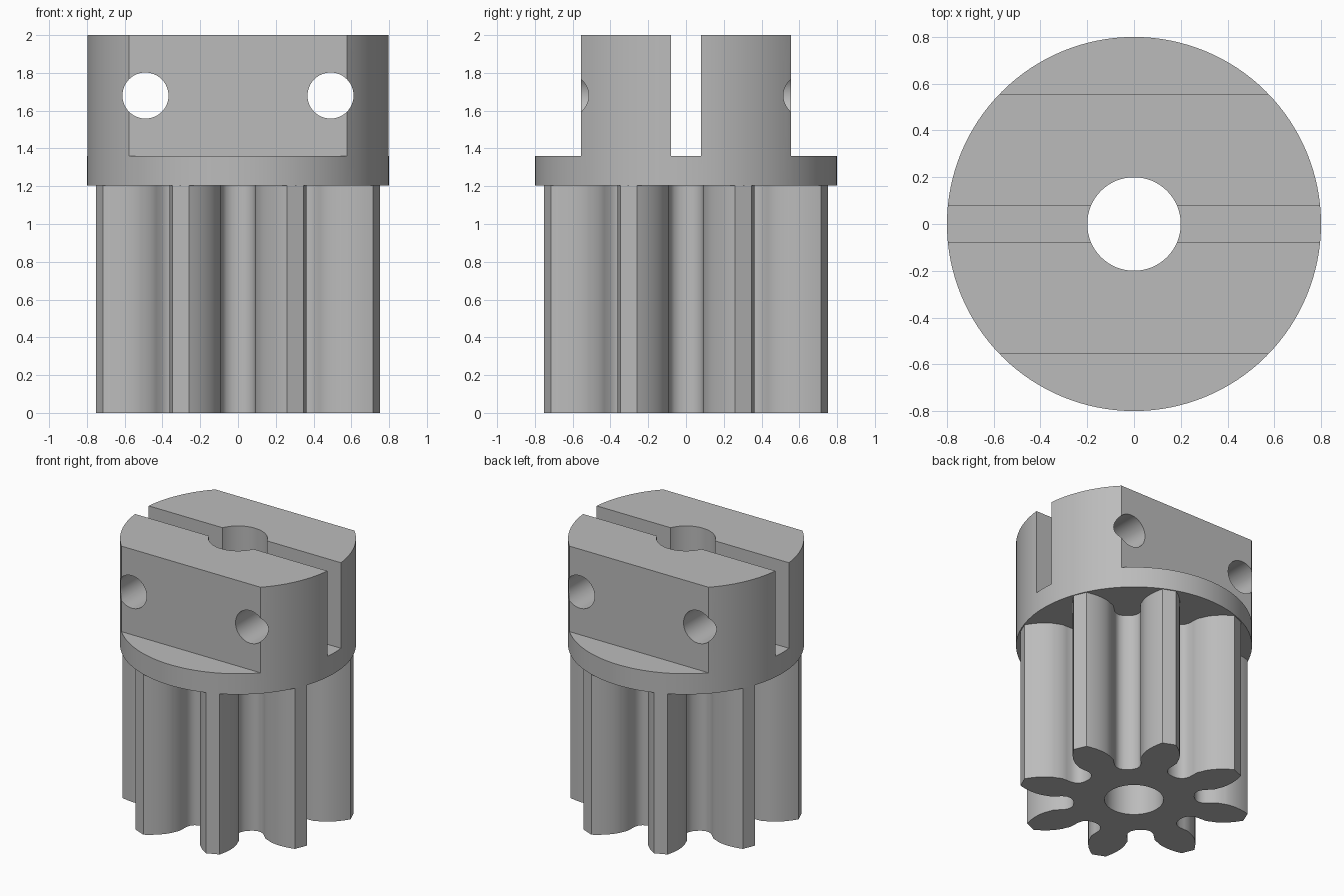
import bpy, bmesh
from math import acos, cos, sin, tan, pi, radians
from mathutils import Matrix

if "Cube" in bpy.data.objects:
    bpy.data.objects.remove(bpy.data.objects["Cube"])

# Main sizes
OUTER, BORE = 0.8, 0.2
GEAR_TOP, FLANGE_TOP, TOP = 1.205, 1.36, 2.0
TEETH, PITCH = 8, 0.64
BASE = PITCH * cos(radians(20))

metal = bpy.data.materials.new("plain grey")
metal.use_nodes = True
metal.diffuse_color = (0.5, 0.5, 0.5, 1)
metal.node_tree.nodes["Principled BSDF"].inputs["Base Color"].default_value = (0.5, 0.5, 0.5, 1)


def make_object(name, bm):
    bmesh.ops.recalc_face_normals(bm, faces=bm.faces)
    mesh = bpy.data.meshes.new(name)
    bm.to_mesh(mesh)
    bm.free()
    mesh.materials.append(metal)
    obj = bpy.data.objects.new(name, mesh)
    bpy.context.collection.objects.link(obj)
    return obj


def cylinder(name, radius, length, matrix, sides=96):
    bm = bmesh.new()
    bmesh.ops.create_cone(bm, cap_ends=True, segments=sides, radius1=radius,
                          radius2=radius, depth=length, matrix=matrix)
    return make_object(name, bm)


def box(name, size, center):
    bm = bmesh.new()
    bmesh.ops.create_cube(bm, size=1, matrix=Matrix.Translation(center) @ Matrix.Diagonal((*size, 1)))
    return make_object(name, bm)


def combine(target, tool, operation="DIFFERENCE"):
    """Apply a boolean and discard the tool object."""
    mod = target.modifiers.new(tool.name, "BOOLEAN")
    mod.operation, mod.solver, mod.object = operation, "EXACT", tool
    bpy.context.view_layer.objects.active = target
    bpy.ops.object.modifier_apply(modifier=mod.name)
    bpy.data.objects.remove(tool)


def involute(radius):
    angle = acos(min(1, BASE / radius))
    return tan(angle) - angle


def tooth_gap():
    """Half outline of one gap, from its floor to a tooth tip: (across, out)."""
    points = [(0, 0.41), (0.03, 0.413), (0.06, 0.425), (0.08, 0.448),
              (0.09, 0.48), (0.091, 0.52), (0.093, 0.56)]
    for i in range(13):
        r = 0.603 + (OUTER - 0.006 - 0.603) * i / 12
        gap = pi / TEETH - (pi / (2 * TEETH) + involute(PITCH * 1.0) - involute(r))
        points.append((r * sin(gap), r * cos(gap)))
    return points


# Pinion gear, one tooth gap repeated round the axis
half = tooth_gap()
gap = [(-x, y) for x, y in reversed(half[1:])] + half
bm = bmesh.new()
ring = []
for k in range(TEETH):
    turn = -2 * pi * k / TEETH
    for x, y in gap:
        ring.append(bm.verts.new((x * cos(turn) - y * sin(turn), x * sin(turn) + y * cos(turn), 0)))
face = bm.faces.new(ring)
raised = bmesh.ops.extrude_face_region(bm, geom=[face])["geom"]
bmesh.ops.translate(bm, vec=(0, 0, GEAR_TOP + 0.05),
                    verts=[v for v in raised if isinstance(v, bmesh.types.BMVert)])
pinion = make_object("pinion_coupling", bm)

# Round coupling head with its flange
head = cylinder("coupling_head", OUTER, TOP - GEAR_TOP,
                Matrix.Translation((0, 0, (TOP + GEAR_TOP) / 2)), 128)

# Flats on the front and back, above the flange
for side in (-1, 1):
    combine(head, box("flat_cutter", (2, 0.6, 1), (0, side * 0.855, FLANGE_TOP + 0.5)))

# Clamping slot across the head
combine(head, box("slot_cutter", (2, 0.16, 1), (0, 0, FLANGE_TOP + 0.5)))

# Two cross holes from front to back
for side in (-1, 1):
    combine(head, cylinder("screw_hole_cutter", 0.122, 2,
                           Matrix.Translation((side * 0.49, 0, 1.68)) @ Matrix.Rotation(pi / 2, 4, "X"), 48))

# Join the gear and the head, then bore the shaft hole
combine(pinion, head, "UNION")
combine(pinion, cylinder("bore_cutter", BORE, 3, Matrix.Translation((0, 0, 1)), 64))

bpy.ops.object.select_all(action="DESELECT")
pinion.select_set(True)
bpy.context.view_layer.objects.active = pinion
bpy.ops.object.shade_smooth_by_angle(angle=radians(30))
